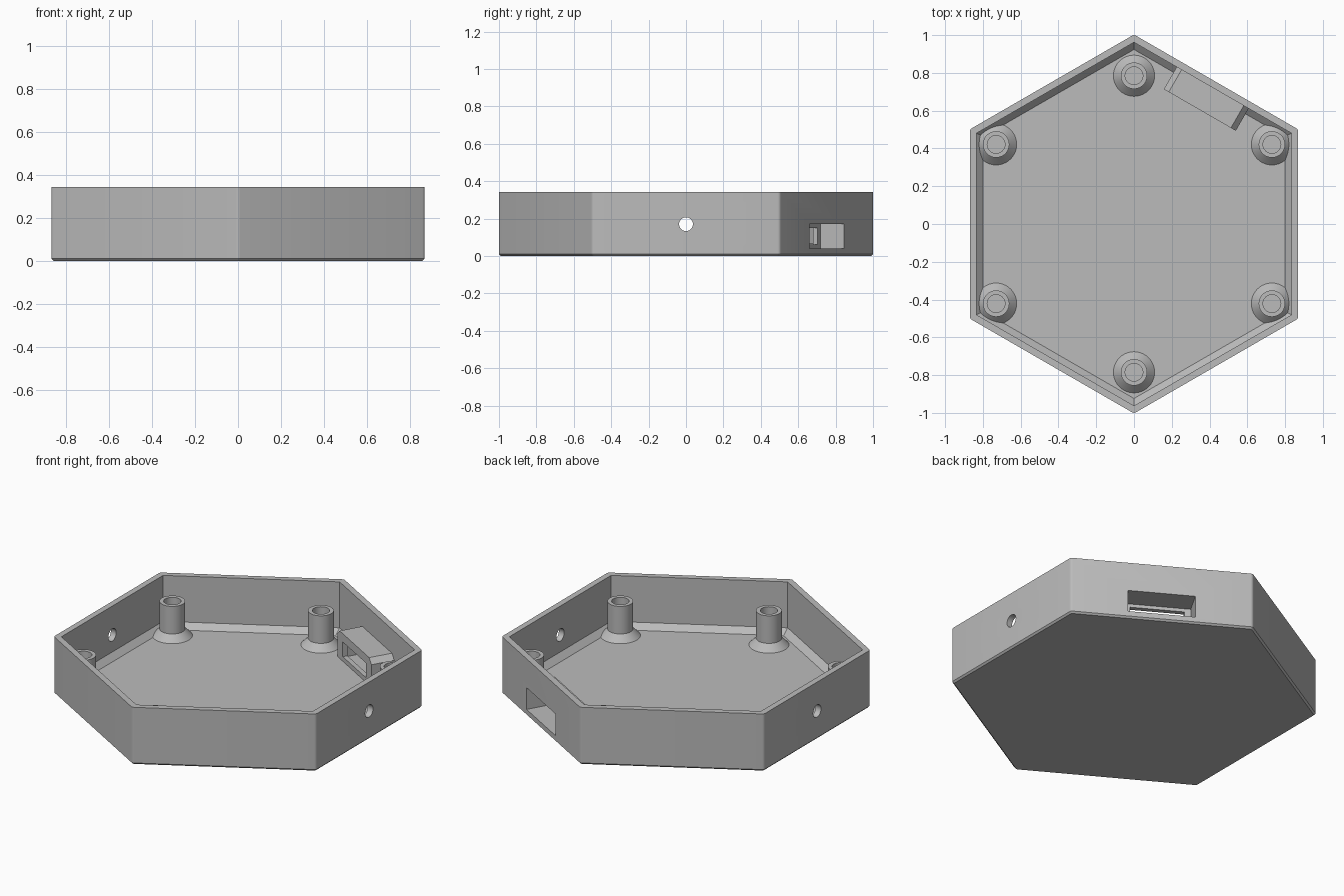
import bpy, bmesh
from math import pi, cos, sin, radians
from mathutils import Matrix

if "Cube" in bpy.data.objects:
    bpy.data.objects.remove(bpy.data.objects["Cube"], do_unlink=True)

grey = bpy.data.materials.new("plain grey")
grey.use_nodes = True
colour = (0.5, 0.5, 0.5, 1)
grey.diffuse_color = colour
grey.node_tree.nodes["Principled BSDF"].inputs["Base Color"].default_value = colour

HEIGHT, FLOOR = 0.343, 0.035
TURN = Matrix.Rotation(radians(-30), 4, 'Z')   # turns +y towards the window wall


def add_object(name, bm, matrix=None):
    bmesh.ops.recalc_face_normals(bm, faces=bm.faces)
    mesh = bpy.data.meshes.new(name)
    bm.to_mesh(mesh)
    bm.free()
    mesh.materials.append(grey)
    ob = bpy.data.objects.new(name, mesh)
    bpy.context.collection.objects.link(ob)
    if matrix:
        ob.matrix_world = matrix
    return ob


def loft(name, rings, matrix=None):
    """Closed solid through rings of points."""
    bm = bmesh.new()
    loops = [[bm.verts.new(p) for p in ring] for ring in rings]
    n = len(loops[0])
    for a, b in zip(loops, loops[1:]):
        for i in range(n):
            j = (i + 1) % n
            bm.faces.new((a[i], a[j], b[j], b[i]))
    bm.faces.new(loops[0][::-1])
    bm.faces.new(loops[-1])
    return add_object(name, bm, matrix)


def hexagon(apothem, z, radius=0.0):
    """Hexagon with corners on the y axis, optionally rounded."""
    steps = [-30, -15, 0, 15, 30] if radius else [0]
    centre = (apothem - radius) / cos(pi / 6)
    pts = []
    for k in range(6):
        corner = radians(30 + 60 * k)
        for s in steps:
            a = corner + radians(s)
            pts.append((centre * cos(corner) + radius * cos(a),
                        centre * sin(corner) + radius * sin(a), z))
    return pts


def block(name, half_x, y0, y1, z0, z1, matrix=None, chamfer=0.0):
    """Block whose upper ends can be chamfered."""
    h, c = half_x, chamfer
    profile = [(-h, z0), (h, z0), (h, z1 - c), (h - c, z1), (c - h, z1), (-h, z1 - c)]
    if not c:
        profile = [(-h, z0), (h, z0), (h, z1), (-h, z1)]
    return loft(name, [[(x, y, z) for x, z in profile] for y in (y0, y1)], matrix)


def cut(target, cutter):
    mod = target.modifiers.new(cutter.name, 'BOOLEAN')
    mod.operation, mod.solver, mod.object = 'DIFFERENCE', 'EXACT', cutter
    cutter.hide_render = True
    cutter.display_type = 'WIRE'


def finish(ob):
    """Apply cuts and keep hard edges with smooth rounds."""
    bpy.ops.object.select_all(action='DESELECT')
    ob.select_set(True)
    bpy.context.view_layer.objects.active = ob
    for mod in list(ob.modifiers):
        bpy.ops.object.modifier_apply(modifier=mod.name)
    bpy.ops.object.shade_smooth_by_angle(angle=radians(28))


# Tray shell with a sloped edge around the floor
tray = loft("tray", [hexagon(0.859, 0, 0.015), hexagon(0.8685, 0.01, 0.02),
                     hexagon(0.8685, HEIGHT, 0.02)])
cavity = loft("cavity_cutter", [hexagon(0.80, FLOOR), hexagon(0.833, FLOOR + 0.033),
                                hexagon(0.833, HEIGHT + 0.1)])

# Round hole through both side walls
hole = loft("side_hole_cutter",
            [[(x, 0.037 * cos(2 * pi * i / 32), 0.17 + 0.037 * sin(2 * pi * i / 32))
              for i in range(32)] for x in (-1.1, 1.1)])

# Window and the socket behind it
window = block("window_cutter", 0.185, 0.725, 1.0, 0.04, 0.17, TURN)
opening = block("opening_cutter", 0.15, 0.6, 0.8, 0.062, 0.15, TURN)
socket = block("window_socket", 0.22, 0.697, 0.834, 0.03, 0.2, TURN, chamfer=0.03)
bpy.context.view_layer.update()

for cutter in (cavity, hole, window):
    cut(tray, cutter)
for cutter in (window, opening):
    cut(socket, cutter)
finish(tray)
finish(socket)
for helper in (cavity, hole, window, opening):
    bpy.data.objects.remove(helper, do_unlink=True)

# Hollow screw posts with flared feet
post_profile = [(0.112, FLOOR - 0.003), (0.07, 0.075), (0.07, 0.24),
                (0.047, 0.24), (0.047, FLOOR + 0.005)]
post_names = ["back_left", "back", "back_right", "front_right", "front", "front_left"]
for k, side in enumerate(post_names):
    a = radians(30 + 60 * k)
    reach = 0.785 if "_" not in side else 0.843
    rings = [[(r * cos(2 * pi * i / 40), r * sin(2 * pi * i / 40), z) for i in range(40)]
             for r, z in post_profile]
    finish(loft(side + "_post", rings,
                Matrix.Translation((reach * cos(a), reach * sin(a), 0))))
